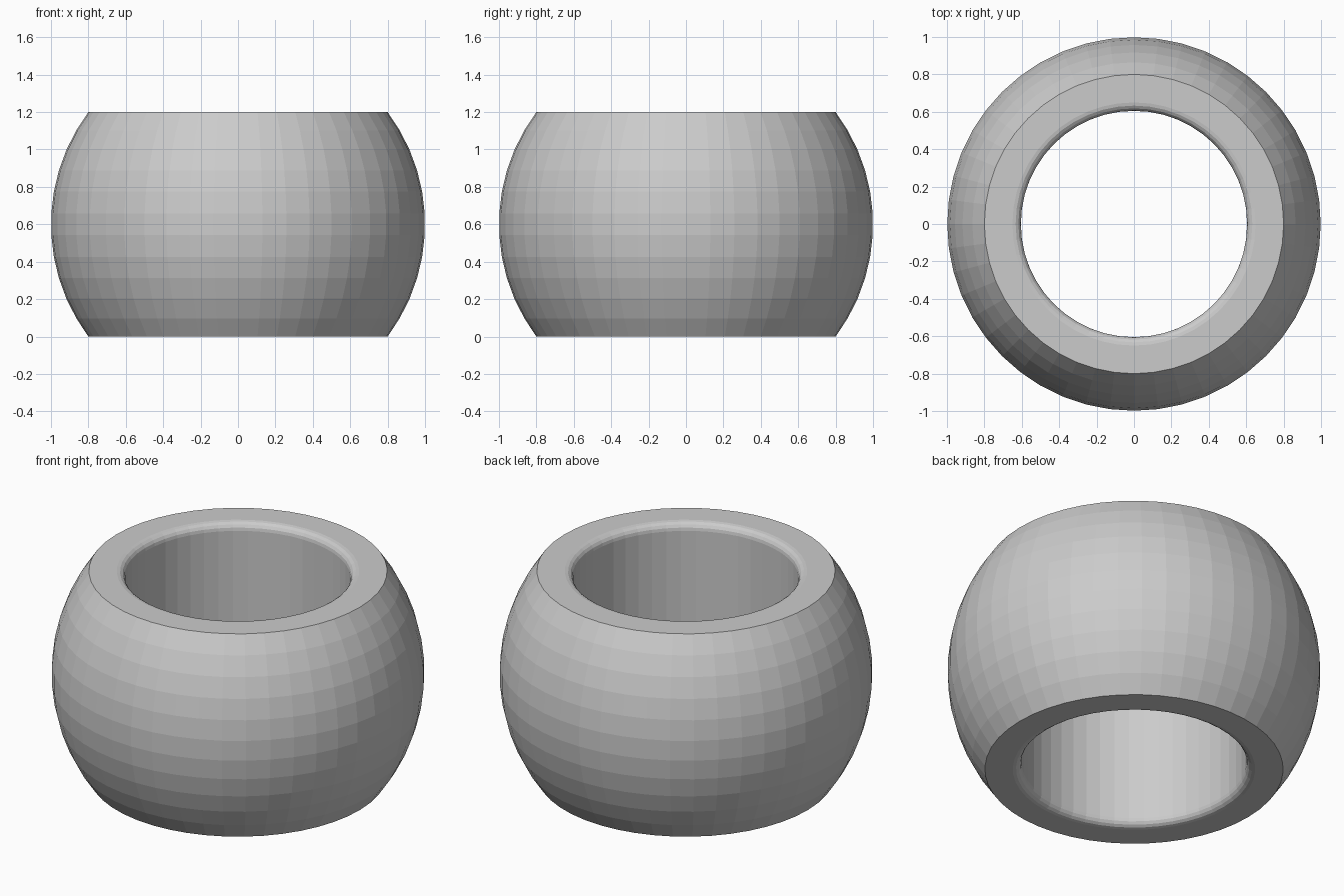
import bpy, bmesh
from math import sin, cos, pi, asin

if "Cube" in bpy.data.objects:
    bpy.data.objects.remove(bpy.data.objects["Cube"])

SEGMENTS = 48
MID, HALF = 0.6, 0.6          # centre height, half height
HOLE, FILLET = 0.605, 0.045   # bore radius, rounding at both bore edges

# Outer spherical wall, bottom to top (unit sphere cut flat at both ends)
limit = asin(HALF)
rows = 11
profile = []
for i in range(rows + 1):
    a = -limit + 2 * limit * i / rows
    profile.append((cos(a), MID + sin(a)))

# Rounded upper bore edge, then its mirror at the bottom
steps = 4
upper = []
for i in range(steps + 1):
    a = pi / 2 * (1 + i / steps)
    upper.append((HOLE + FILLET + FILLET * cos(a),
                  MID + HALF - FILLET + FILLET * sin(a)))
profile += upper
profile += [(r, 2 * MID - z) for r, z in reversed(upper)]

# Revolve the closed profile
bm = bmesh.new()
rings = []
for s in range(SEGMENTS):
    t = 2 * pi * s / SEGMENTS
    rings.append([bm.verts.new((r * cos(t), r * sin(t), z)) for r, z in profile])
n = len(profile)
for s in range(SEGMENTS):
    a, b = rings[s], rings[(s + 1) % SEGMENTS]
    for i in range(n):
        j = (i + 1) % n
        bm.faces.new((a[i], b[i], b[j], a[j]))
bmesh.ops.recalc_face_normals(bm, faces=bm.faces[:])

mesh = bpy.data.meshes.new("round_bead")
bm.to_mesh(mesh)
bm.free()
bead = bpy.data.objects.new("round_bead", mesh)
bpy.context.collection.objects.link(bead)
